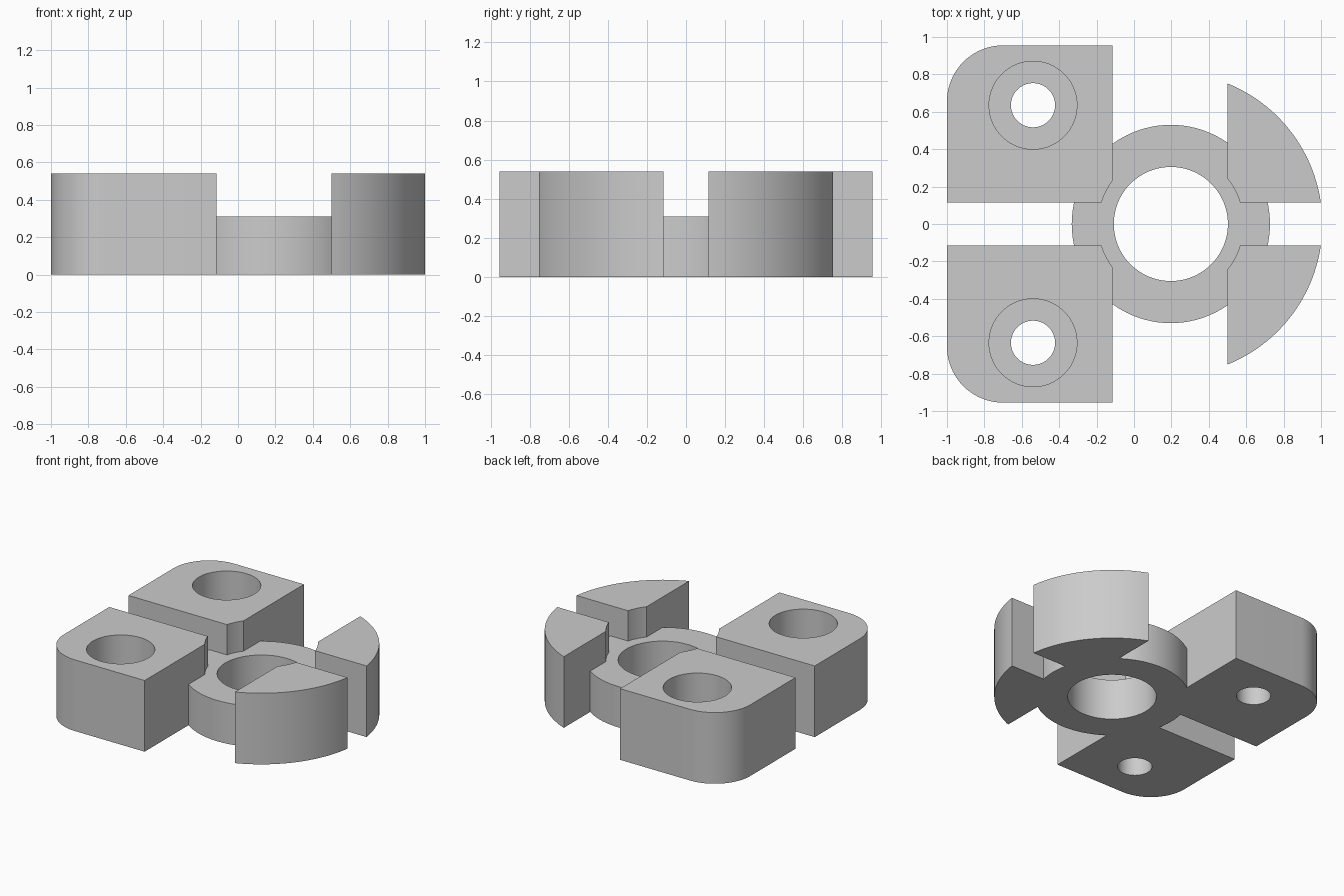
import bpy, bmesh, math

cube = bpy.data.objects.get("Cube")
if cube:
    bpy.data.objects.remove(cube, do_unlink=True)

CX = 0.197             # bore axis
TALL, LOW = 0.54, 0.31  # pad and hub heights
SLOT = 0.115           # half width of the slot

grey = bpy.data.materials.new("plain grey")
grey.use_nodes = True
grey.diffuse_color = (0.6, 0.6, 0.6, 1)
grey.node_tree.nodes["Principled BSDF"].inputs["Base Color"].default_value = (0.6, 0.6, 0.6, 1)


def arc(cx, cy, r, a0, a1, n):
    return [(cx + r * math.cos(a0 + (a1 - a0) * i / n),
             cy + r * math.sin(a0 + (a1 - a0) * i / n)) for i in range(n + 1)]


def prism(name, outline, z0, z1):
    """Extrude a flat outline from z0 to z1."""
    bm = bmesh.new()
    face = bm.faces.new([bm.verts.new((x, y, z0)) for x, y in outline])
    top = bmesh.ops.extrude_face_region(bm, geom=[face])["geom"]
    bmesh.ops.translate(bm, vec=(0, 0, z1 - z0),
                        verts=[v for v in top if isinstance(v, bmesh.types.BMVert)])
    bmesh.ops.recalc_face_normals(bm, faces=bm.faces)
    mesh = bpy.data.meshes.new(name)
    bm.to_mesh(mesh)
    bm.free()
    mesh.materials.append(grey)
    obj = bpy.data.objects.new(name, mesh)
    bpy.context.collection.objects.link(obj)
    return obj


def disc(name, x, y, r, z0, z1):
    return prism(name, arc(x, y, r, 0, math.tau, 96)[:-1], z0, z1)


def combine(target, tool, operation):
    mod = target.modifiers.new(operation, "BOOLEAN")
    mod.operation, mod.solver, mod.object = operation, "EXACT", tool
    bpy.context.view_layer.objects.active = target
    bpy.ops.object.modifier_apply(modifier=mod.name)
    bpy.data.objects.remove(tool, do_unlink=True)


# Low round hub
body = disc("clamp_body", CX, 0, 0.53, 0, LOW)

for side in (1, -1):
    # Square mounting pad with one rounded outer corner
    block = [(-1, SLOT), (-0.115, SLOT), (-0.115, 0.955)]
    block += arc(-0.7, 0.655, 0.3, math.pi / 2, math.pi, 20)
    # Quarter wing with a curved outer wall
    r = 0.81
    wing = [(0.5, SLOT)] + arc(CX, 0, r, math.asin(SLOT / r),
                               math.acos((0.5 - CX) / r), 28)
    for name, outline in (("mounting_pad", block), ("outer_wing", wing)):
        pad = prism(name, [(x, y * side) for x, y in outline], 0, TALL)
        # Round relief above the hub
        combine(pad, disc("relief", CX, 0, 0.388, 0.27, 0.7), "DIFFERENCE")
        if name == "mounting_pad":
            # Counterbored screw hole
            combine(pad, disc("screw_hole", -0.54, 0.635 * side, 0.118, -0.1, 0.7), "DIFFERENCE")
            combine(pad, disc("counterbore", -0.54, 0.635 * side, 0.235, 0.23, 0.7), "DIFFERENCE")
        combine(body, pad, "UNION")

# Central through bore
combine(body, disc("bore", CX, 0, 0.305, -0.1, 0.7), "DIFFERENCE")

bpy.ops.object.select_all(action="DESELECT")
body.select_set(True)
bpy.context.view_layer.objects.active = body
bpy.ops.object.shade_smooth_by_angle(angle=math.radians(20))
